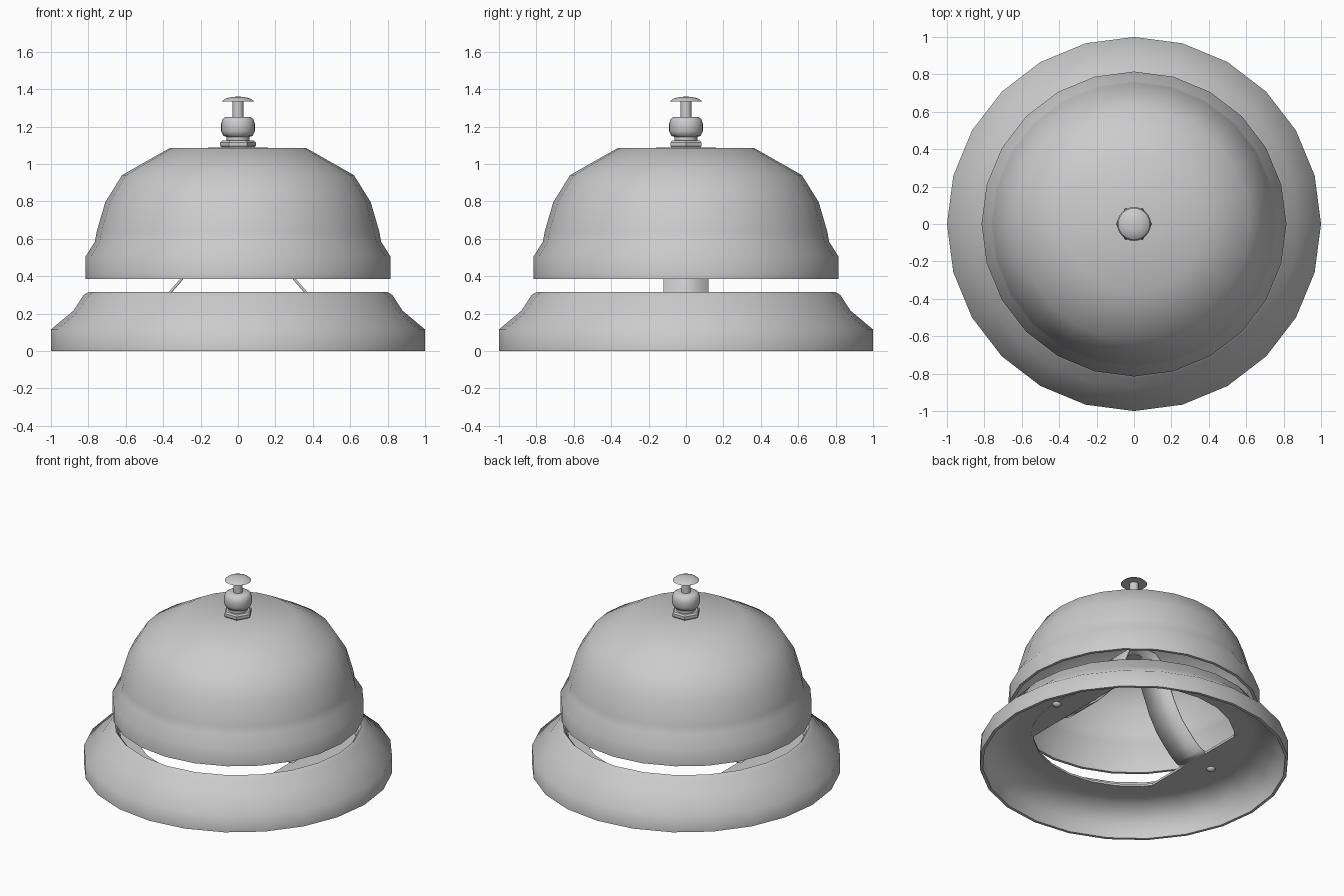
import bpy, bmesh, math

if "Cube" in bpy.data.objects:
    bpy.data.objects.remove(bpy.data.objects["Cube"])


def finish(bm, name, angle):
    bmesh.ops.recalc_face_normals(bm, faces=bm.faces[:])
    me = bpy.data.meshes.new(name)
    bm.to_mesh(me)
    bm.free()
    ob = bpy.data.objects.new(name, me)
    bpy.context.collection.objects.link(ob)
    bpy.ops.object.select_all(action='DESELECT')
    bpy.context.view_layer.objects.active = ob
    ob.select_set(True)
    bpy.ops.object.shade_smooth_by_angle(angle=math.radians(angle))
    return ob


def lathe(name, profile, sides=24, closed=False, angle=65):
    """Revolve (radius, z) points around z; points with radius 0 merge into a pole."""
    bm = bmesh.new()
    rings = []
    for r, z in profile:
        if r == 0:
            rings.append([bm.verts.new((0, 0, z))] * sides)
        else:
            rings.append([bm.verts.new((r * math.cos(2 * math.pi * i / sides),
                                        r * math.sin(2 * math.pi * i / sides), z))
                          for i in range(sides)])
    pairs = list(zip(rings, rings[1:]))
    if closed:
        pairs.append((rings[-1], rings[0]))
    for a, b in pairs:
        for i in range(sides):
            j = (i + 1) % sides
            quad = list(dict.fromkeys((a[i], a[j], b[j], b[i])))
            if len(quad) > 2:
                bm.faces.new(quad)
    return finish(bm, name, angle)


def prism(name, points, depth, angle=30):
    """Extrude a flat polygon by a vector."""
    bm = bmesh.new()
    face = bm.faces.new([bm.verts.new(p) for p in points])
    out = bmesh.ops.extrude_face_region(bm, geom=[face])
    moved = [v for v in out['geom'] if isinstance(v, bmesh.types.BMVert)]
    bmesh.ops.translate(bm, vec=depth, verts=moved)
    # extrude_face_region can drop the start face; keep the solid closed
    edges = [e for e in bm.edges if e.is_boundary]
    if edges:
        bmesh.ops.holes_fill(bm, edges=edges)
    return finish(bm, name, angle)


# Hollow flared base with an inner ledge
lathe("base", [(1, 0), (1, .115), (.88, .215), (.825, .3), (.80, .315), (.785, .3),
               (.765, .215), (.65, .215), (.65, .2), (.76, .2), (.86, .195),
               (.975, .105), (.98, 0)], closed=True)

# Bell shell with thin wall
outer = [(.815, .385), (.815, .505), (.765, .585), (.755, .64), (.71, .795),
         (.62, .94), (.365, 1.085), (0, 1.088)]
inner = [(0, 1.065), (.36, 1.06), (.60, .925), (.69, .785), (.735, .635),
         (.745, .58), (.795, .5), (.795, .385)]
lathe("bell", outer + inner, closed=True)

# Mounting plates and rivets on both sides of the ledge
for side, label in ((1, "right"), (-1, "left")):
    arc = [math.radians(a) for a in range(-42, 43, 12)]
    prism("mount_plate_" + label,
          [(side * .67 * math.cos(a), .67 * math.sin(a), .198) for a in arc],
          (0, 0, .016))
    rivet = lathe("rivet_" + label, [(0, .178), (.02, .183), (.03, .198), (.03, .205), (0, .205)], 12)
    rivet.location.x = side * .65

# Arched strap carrying the bell
half = [(.52, .205), (.46, .225), (.41, .265), (.36, .317), (.30, .385), (.235, .5),
        (.185, .63), (.14, .74), (.08, .79)]
path = half + [(-x, z) for x, z in reversed(half)]
bm = bmesh.new()
rows = [[bm.verts.new((x, y, z)) for y in (-.12, .12)] for x, z in path]
for a, b in zip(rows, rows[1:]):
    bm.faces.new((a[0], a[1], b[1], b[0]))
strap = finish(bm, "strap", 50)
mod = strap.modifiers.new("thickness", 'SOLIDIFY')
mod.thickness = .014
mod.offset = 0

# Post between strap and bell top
lathe("post", [(0, .78), (.05, .78), (.05, 1.09), (0, 1.09)], 16, angle=40)

# Hexagonal nut with corners on the x axis
lathe("nut", [(0, 1.08), (.085, 1.085), (.095, 1.095), (.095, 1.115), (.085, 1.125), (0, 1.125)],
      6, angle=25)

# Collar, plunger stem and push cap
lathe("collar", [(0, 1.12), (.062, 1.12), (.062, 1.145), (.078, 1.15), (.09, 1.175),
                 (.09, 1.215), (.082, 1.24), (.065, 1.252), (0, 1.252)], angle=50)
lathe("plunger_stem", [(0, 1.245), (.03, 1.245), (.03, 1.34), (0, 1.34)], 16, angle=40)
lathe("push_cap", [(0, 1.335), (.085, 1.335), (.07, 1.348), (.04, 1.357), (0, 1.361)], angle=40)
